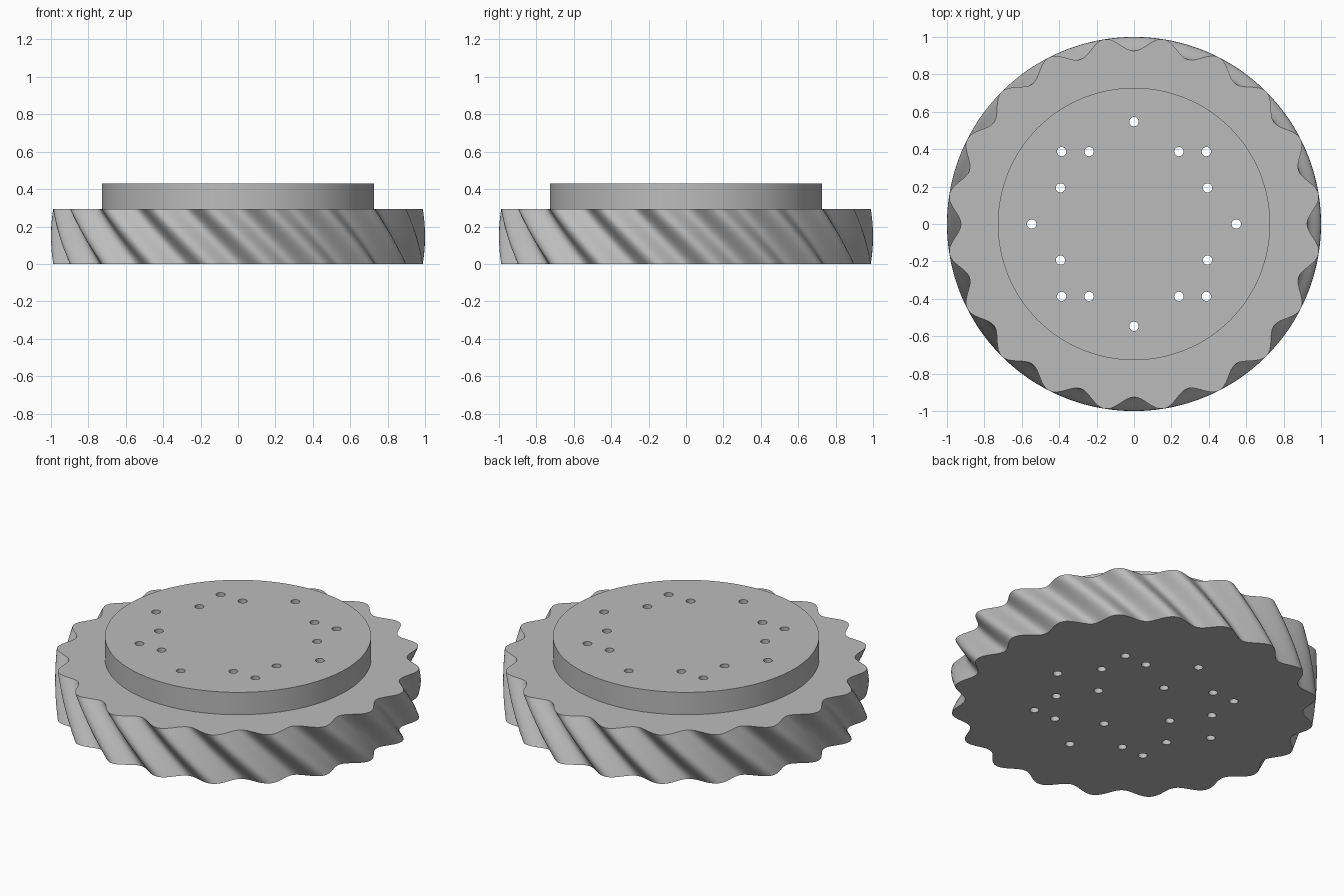
import bpy, bmesh, math

cube = bpy.data.objects.get("Cube")
if cube:
    bpy.data.objects.remove(cube, do_unlink=True)

TEETH, STEPS, LAYERS = 20, 16, 12
GEAR_H, TOP_H, TWIST = 0.295, 0.43, math.radians(18)
TIP_R, ROOT_R, HUB_R, HOLE_R = 1.0, 0.925, 0.728, 0.025

grey = bpy.data.materials.new("plain grey")
grey.use_nodes = True
grey.diffuse_color = (0.5, 0.5, 0.5, 1)
grey.node_tree.nodes["Principled BSDF"].inputs["Base Color"].default_value = (0.5, 0.5, 0.5, 1)


def finish(bm, name):
    bmesh.ops.recalc_face_normals(bm, faces=bm.faces)
    mesh = bpy.data.meshes.new(name)
    bm.to_mesh(mesh)
    bm.free()
    obj = bpy.data.objects.new(name, mesh)
    bpy.context.collection.objects.link(obj)
    mesh.materials.append(grey)
    return obj


def loft(name, rings):
    """Skin a stack of closed rings and cap both ends."""
    bm = bmesh.new()
    loops = [[bm.verts.new(p) for p in ring] for ring in rings]
    n = len(loops[0])
    for low, high in zip(loops, loops[1:]):
        for i in range(n):
            j = (i + 1) % n
            bm.faces.new((low[i], low[j], high[j], high[i]))
    bm.faces.new(loops[0][::-1])
    bm.faces.new(loops[-1])
    return finish(bm, name)


def gear_ring(z):
    """Wavy tooth outline, turned according to height."""
    turn = TWIST * (1 - z / GEAR_H)
    count = TEETH * STEPS
    ring = []
    for i in range(count):
        a = 2 * math.pi * i / count
        wave = 0.5 - 0.5 * math.cos(TEETH * a)
        r = ROOT_R + (TIP_R - ROOT_R) * wave
        ring.append((r * math.cos(a + turn), r * math.sin(a + turn), z))
    return ring


def disc_ring(z, count=128):
    return [(HUB_R * math.cos(2 * math.pi * i / count),
             HUB_R * math.sin(2 * math.pi * i / count), z) for i in range(count)]


def drill(obj, points):
    """Cut round vertical holes through a part."""
    bm = bmesh.new()
    for x, y in points:
        made = bmesh.ops.create_cone(bm, cap_ends=True, segments=24, radius1=HOLE_R,
                                     radius2=HOLE_R, depth=2)
        bmesh.ops.translate(bm, verts=made["verts"], vec=(x, y, 0))
    cutter = finish(bm, "hole_cutter")
    cutter.hide_render = True
    mod = obj.modifiers.new("holes", "BOOLEAN")
    mod.object, mod.operation, mod.solver = cutter, "DIFFERENCE", "EXACT"
    bpy.ops.object.select_all(action="DESELECT")
    bpy.context.view_layer.objects.active = obj
    obj.select_set(True)
    bpy.ops.object.modifier_apply(modifier=mod.name)
    bpy.data.objects.remove(cutter, do_unlink=True)
    bpy.ops.object.shade_smooth_by_angle(angle=math.radians(35))


def cross(d):
    return [(d, 0), (-d, 0), (0, d), (0, -d)]


# Hole pattern: four on the axes, three near each corner
through = cross(0.547)
for sx in (-1, 1):
    for sy in (-1, 1):
        through += [(sx * x, sy * y) for x, y in ((0.387, 0.387), (0.24, 0.387), (0.393, 0.193))]

# Helical gear, with four extra holes hidden under the hub
gear = loft("helical_gear", [gear_ring(GEAR_H * k / LAYERS) for k in range(LAYERS + 1)])
drill(gear, through + cross(0.255))

# Raised hub disc
hub = loft("hub_disc", [disc_ring(GEAR_H), disc_ring(TOP_H)])
drill(hub, through)
